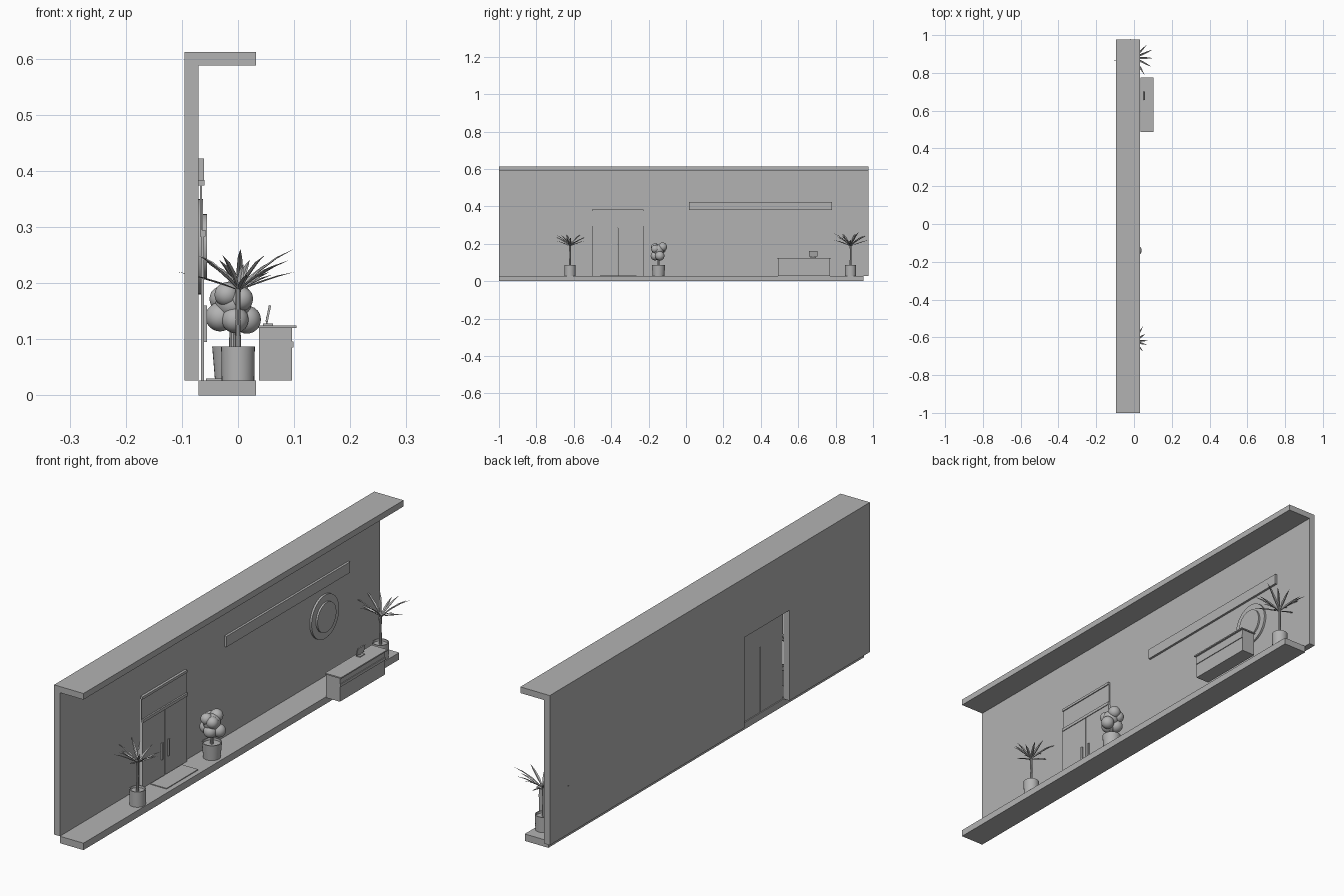
import bpy, bmesh, math, random
from mathutils import Vector

random.seed(4)
cube = bpy.data.objects.get("Cube")
if cube:
    bpy.data.objects.remove(cube)

grey = bpy.data.materials.new("plain_grey")
grey.use_nodes = True
GREY = (0.45, 0.45, 0.45, 1)
grey.diffuse_color = GREY
grey.node_tree.nodes["Principled BSDF"].inputs["Base Color"].default_value = GREY


def finish(bm, name, smooth=False):
    mesh = bpy.data.meshes.new(name)
    bm.to_mesh(mesh)
    bm.free()
    mesh.materials.append(grey)
    obj = bpy.data.objects.new(name, mesh)
    bpy.context.collection.objects.link(obj)
    if smooth:
        bpy.ops.object.select_all(action='DESELECT')
        obj.select_set(True)
        bpy.context.view_layer.objects.active = obj
        bpy.ops.object.shade_smooth_by_angle()
    return obj


def box(name, x, y, z):
    """Box from (low, high) pairs along each axis."""
    bm = bmesh.new()
    bmesh.ops.create_cube(bm, size=1)
    for v in bm.verts:
        v.co = [lo + (c + 0.5) * (hi - lo) for c, (lo, hi) in zip(v.co, (x, y, z))]
    return finish(bm, name)


def extrude(name, points, offset):
    """Extrude a flat outline along an offset."""
    bm = bmesh.new()
    face = bm.faces.new([bm.verts.new(p) for p in points])
    top = bmesh.ops.extrude_face_region(bm, geom=[face])["geom"]
    bmesh.ops.translate(bm, vec=offset, verts=[g for g in top if isinstance(g, bmesh.types.BMVert)])
    bmesh.ops.recalc_face_normals(bm, faces=bm.faces)
    return finish(bm, name)


def lathe(name, center, profile, axis='Z', steps=32):
    """Spin a (radius, height) profile around an axis."""
    bm = bmesh.new()
    verts = [bm.verts.new((r, 0, h)) for r, h in profile]
    edges = [bm.edges.new(pair) for pair in zip(verts, verts[1:])]
    bmesh.ops.spin(bm, geom=verts + edges, axis=(0, 0, 1), cent=(0, 0, 0),
                   angle=math.tau, steps=steps)
    bmesh.ops.remove_doubles(bm, verts=bm.verts, dist=1e-5)
    bmesh.ops.recalc_face_normals(bm, faces=bm.faces)
    for v in bm.verts:
        if axis == 'X':
            v.co = (v.co.z, v.co.x, v.co.y)
        v.co += Vector(center)
    return finish(bm, name, True)


# Building shell: notched wall, roof overhang, floor
FLOOR, WALL = 0.027, -0.07
DOOR = (-0.503, -0.227)
outline = [(-1, FLOOR), (DOOR[0], FLOOR), (DOOR[0], 0.38), (DOOR[1], 0.38),
           (DOOR[1], FLOOR), (0.977, FLOOR), (0.977, 0.612), (-1, 0.612)]
extrude("wall", [(-0.095, y, z) for y, z in outline], (0.025, 0, 0))
box("roof_overhang", (WALL, 0.032), (-1, 0.977), (0.588, 0.612))
box("floor_slab", (WALL, 0.032), (-1, 0.95), (0, FLOOR))

# Entrance: two doors, transom, rails and handles
middle = sum(DOOR) / 2
for side, lo, hi in (("right", DOOR[0], middle - 0.002), ("left", middle + 0.002, DOOR[1])):
    box(side + "_door", (-0.066, -0.061), (lo, hi), (FLOOR, 0.283))
for side, s in (("right", -1), ("left", 1)):
    y = middle + s * 0.02
    box(side + "_door_handle", (-0.061, -0.055), (y - 0.004, y + 0.004), (0.095, 0.16))
box("transom_panel", (-0.068, -0.064), DOOR, (0.29, 0.38))
box("door_head_rail", (-0.068, -0.058), DOOR, (0.283, 0.295))
box("transom_top_rail", (-0.07, -0.06), DOOR, (0.374, 0.384))
box("door_mat", (-0.057, 0.013), (-0.46, -0.265), (FLOOR, 0.03))

# Wall fittings: long sign board and round stepped plaque
box("sign_board", (WALL, -0.061), (0.016, 0.78), (0.38, 0.422))
lathe("round_plaque", (WALL, 0.628, 0.265),
      [(0, 0), (0.085, 0), (0.085, 0.008), (0.058, 0.008), (0.058, 0.015), (0, 0.015)], 'X', 48)

# Reception counter with drawer panel and screen
box("counter_body", (0.037, 0.096), (0.492, 0.77), (FLOOR, 0.12))
box("counter_top", (0.035, 0.104), (0.487, 0.775), (0.12, 0.125))
box("counter_front_rail", (0.096, 0.099), (0.492, 0.77), (0.085, 0.096))
box("screen_base", (0.045, 0.062), (0.665, 0.695), (0.125, 0.128))
extrude("screen", [(0.049, 0.657, 0.132), (0.053, 0.657, 0.131),
                   (0.059, 0.657, 0.16), (0.055, 0.657, 0.161)], (0, 0.045, 0))
extrude("screen_stand", [(0.05, 0.675, 0.128), (0.053, 0.675, 0.128),
                         (0.053, 0.675, 0.14), (0.05, 0.675, 0.14)], (0, 0.01, 0))


def pot(name, x, y, top, bottom):
    lathe(name, (x, y, FLOOR), [(0, 0), (bottom, 0), (top, 0.06), (top - 0.004, 0.06),
                                (top - 0.005, 0.052), (0, 0.052)])


def palm(name, x, y, size, turn):
    pot(name + "_pot", x, y, 0.03, 0.029)
    crown = Vector((x + 0.002, y, 0.188))
    lathe(name + "_trunk", (x, y, 0.075),
          [(0, 0), (0.006, 0), (0.004, 0.06), (0.005, 0.115), (0, 0.117)], steps=10)
    # Tapered arching blades fanned around the crown
    bm = bmesh.new()
    count = 13
    for i in range(count):
        a = turn + math.tau * i / count + random.uniform(-0.12, 0.12)
        out, side = Vector((math.cos(a), math.sin(a), 0)), Vector((-math.sin(a), math.cos(a), 0))
        reach = size * random.uniform(0.075, 0.102)
        rise = size * random.choice((0.03, 0.05, 0.068))
        rows = []
        for t, w in ((0, 0.002), (0.35, 0.0055), (0.7, 0.004), (1, 0.0003)):
            mid = crown + out * reach * t + Vector((0, 0, rise * (1.5 * t - 0.5 * t * t)))
            rows.append([bm.verts.new(mid + side * w), bm.verts.new(mid - Vector((0, 0, w * 0.6))),
                         bm.verts.new(mid - side * w)])
        for p, q in zip(rows, rows[1:]):
            for j in range(2):
                bm.faces.new((p[j], p[j + 1], q[j + 1], q[j]))
    finish(bm, name + "_blades")


palm("front_palm", 0, -0.62, 0.9, 0.1)
palm("back_palm", 0, 0.88, 1.06, 0.4)

# Clipped bush: tapered pot, stem and leafy balls
pot("bush_pot", -0.01, -0.147, 0.036, 0.031)
lathe("bush_stem", (-0.01, -0.147, 0.075), [(0, 0), (0.006, 0), (0.005, 0.07), (0, 0.07)], steps=10)
balls = [(-0.032, -0.147, 0.14, 0.026), (0.016, -0.14, 0.135, 0.025), (-0.005, -0.165, 0.135, 0.024),
         (-0.008, -0.15, 0.165, 0.032), (-0.02, -0.165, 0.18, 0.022), (-0.005, -0.125, 0.183, 0.024),
         (0.005, -0.165, 0.172, 0.022), (-0.028, -0.13, 0.172, 0.023)]
bm = bmesh.new()
for x, y, z, r in balls:
    new = bmesh.ops.create_icosphere(bm, subdivisions=3, radius=r)["verts"]
    bmesh.ops.translate(bm, vec=(x, y, z), verts=new)
finish(bm, "bush_foliage", True)
